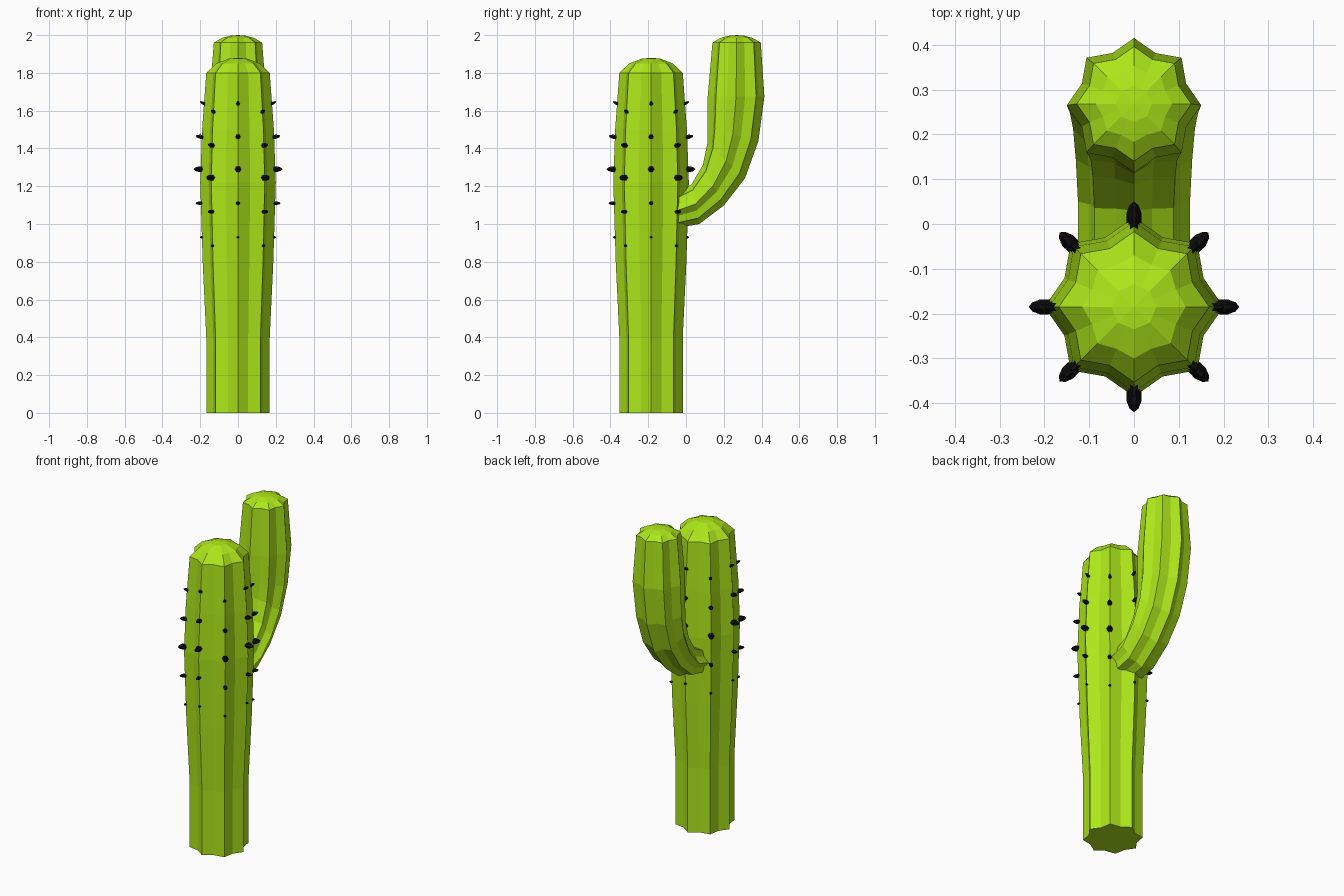
import bpy, bmesh
from math import sin, cos, pi, radians
from mathutils import Vector, Matrix

if "Cube" in bpy.data.objects:
    bpy.data.objects.remove(bpy.data.objects["Cube"])


def material(name, color):
    m = bpy.data.materials.new(name)
    m.diffuse_color = color
    m.use_nodes = True
    m.node_tree.nodes["Principled BSDF"].inputs["Base Color"].default_value = m.diffuse_color
    return m


green = material("lime_green", (0.42, 0.80, 0.01, 1))
black = material("black", (0.004, 0.004, 0.004, 1))


def finish(name, bm, mat):
    bmesh.ops.recalc_face_normals(bm, faces=bm.faces)
    me = bpy.data.meshes.new(name)
    bm.to_mesh(me)
    bm.free()
    me.materials.append(mat)
    ob = bpy.data.objects.new(name, me)
    bpy.context.collection.objects.link(ob)
    return ob


def ribbed_tube(name, rings, tip):
    """Rings are (y, z, tilt in degrees, x radius, other radius, valley ratio)."""
    bm = bmesh.new()
    loops = []
    for y, z, tilt, rx, rn, valley in rings:
        t = radians(tilt)
        loop = []
        for i in range(16):
            a = 2 * pi * i / 16
            k = valley if i % 2 else 1
            v = rn * k * sin(a)
            loop.append(bm.verts.new((rx * k * cos(a), y + v * cos(t), z - v * sin(t))))
        loops.append(loop)
    for a, b in zip(loops, loops[1:]):
        for i in range(16):
            j = (i + 1) % 16
            bm.faces.new((a[i], a[j], b[j], b[i]))
    top = bm.verts.new(tip)
    for i in range(16):
        bm.faces.new((loops[-1][i], loops[-1][(i + 1) % 16], top))
    bm.faces.new(loops[0][::-1])
    return finish(name, bm, green)


CY = -0.185

# Trunk with eight ribs and a low domed cap
trunk = [(0, .168, .84), (.4, .168, .84), (.8, .187, .84), (1.22, .20, .84),
         (1.5, .19, .84), (1.8, .168, .84), (1.85, .115, .88), (1.875, .05, .92)]
ribbed_tube("trunk", [(CY, z, 0, r, r, v) for z, r, v in trunk], (0, CY, 1.88))

# Arm curving out of the back and upward
arm = [(-.045, 1.073, 90, .125, .094, .84), (.05, 1.105, 79, .125, .107, .84),
       (.145, 1.205, 62, .13, .12, .84), (.213, 1.335, 43, .136, .136, .84),
       (.248, 1.475, 15, .143, .14, .84), (.265, 1.675, 0, .15, .15, .84),
       (.268, 1.96, 0, .128, .128, .84), (.268, 1.985, 0, .085, .085, .88),
       (.268, 1.997, 0, .04, .04, .92)]
ribbed_tube("arm", arm, (0, .268, 2.0))

# Spines in five rows along every rib; alternate ribs sit slightly lower
rows = [(1.635, .176, .030, .011, 28), (1.46, .188, .037, .015, 10),
        (1.29, .195, .040, .020, 0), (1.11, .194, .031, .013, 0),
        (.93, .190, .012, .008, 0)]
bm = bmesh.new()
for rib in range(8):
    for z, r, length, width, lift in rows:
        z -= .045 * (rib % 2)
        M = (Matrix.Translation((0, CY, z)) @ Matrix.Rotation(rib * pi / 4, 4, 'Z')
             @ Matrix.Translation((r, 0, 0)) @ Matrix.Rotation(radians(-lift), 4, 'Y'))
        profile = [(-.015, width * .8), (length * .35, width * .85), (length * .8, width * .5)]
        loops = [[bm.verts.new(M @ Vector((x, w * cos(i * pi / 3), w * sin(i * pi / 3))))
                  for i in range(6)] for x, w in profile]
        tip = bm.verts.new(M @ Vector((length, 0, 0)))
        for i in range(6):
            j = (i + 1) % 6
            for a, b in zip(loops, loops[1:]):
                bm.faces.new((a[i], a[j], b[j], b[i]))
            bm.faces.new((loops[-1][i], loops[-1][j], tip))
        bm.faces.new(loops[0][::-1])
finish("spines", bm, black)
